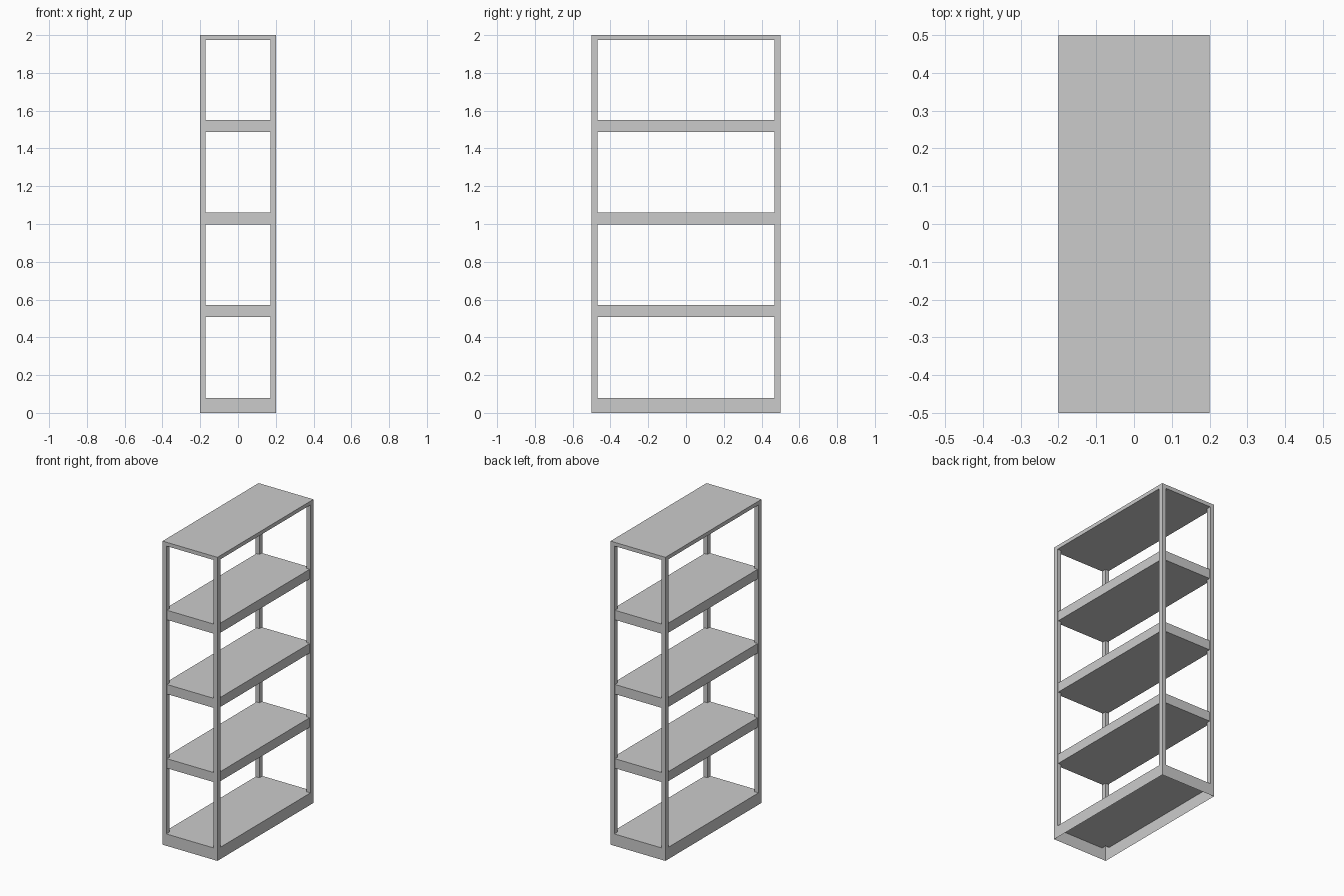
import bpy, bmesh

if "Cube" in bpy.data.objects:
    bpy.data.objects.remove(bpy.data.objects["Cube"])

X, Y, H = 0.2, 0.5, 2.0          # half width, half depth, height
PX, PY = 0.028, 0.031            # post section
BASE, TOP = 0.078, 1.975         # base deck height, underside of top
XS = [-X, -X + PX, X - PX, X]
YS = [-Y, -Y + PY, Y - PY, Y]


def finish(name, bm):
    bmesh.ops.remove_doubles(bm, verts=bm.verts, dist=1e-5)
    bmesh.ops.recalc_face_normals(bm, faces=bm.faces)
    me = bpy.data.meshes.new(name)
    bm.to_mesh(me)
    bm.free()
    ob = bpy.data.objects.new(name, me)
    bpy.context.collection.objects.link(ob)
    return ob


def quad(bm, pts):
    bm.faces.new([bm.verts.new(p) for p in pts])


def ring(bm, x0, x1, y0, y1, z0, z1):
    c = [(x0, y0), (x1, y0), (x1, y1), (x0, y1)]
    for i in range(4):
        a, b = c[i], c[(i + 1) % 4]
        quad(bm, [(*a, z0), (*b, z0), (*b, z1), (*a, z1)])


def deck(bm, z):
    # flat deck with the four post corners left open
    for i in range(3):
        for j in range(3):
            if i == 1 or j == 1:
                quad(bm, [(XS[i], YS[j], z), (XS[i + 1], YS[j], z),
                          (XS[i + 1], YS[j + 1], z), (XS[i], YS[j + 1], z)])


# frame: one hollow shell of base, posts and top, open underneath
bm = bmesh.new()
for i in (0, 2):
    for j in (0, 2):
        ring(bm, XS[i], XS[i + 1], YS[j], YS[j + 1], BASE, TOP)
deck(bm, BASE)
deck(bm, TOP)
for z0, z1 in ((0, BASE), (TOP, H)):
    for k in range(3):
        for s in (-1, 1):
            quad(bm, [(XS[k], s * Y, z0), (XS[k + 1], s * Y, z0),
                      (XS[k + 1], s * Y, z1), (XS[k], s * Y, z1)])
            quad(bm, [(s * X, YS[k], z0), (s * X, YS[k + 1], z0),
                      (s * X, YS[k + 1], z1), (s * X, YS[k], z1)])
for i in range(3):
    for j in range(3):
        quad(bm, [(XS[i], YS[j], H), (XS[i + 1], YS[j], H),
                  (XS[i + 1], YS[j + 1], H), (XS[i], YS[j + 1], H)])
finish("shelf_frame", bm)

# three shelf boards set just inside the outer faces
for n, z in enumerate((0.54, 1.029, 1.518)):
    bm = bmesh.new()
    bmesh.ops.create_cube(bm, size=1)
    for v in bm.verts:
        v.co.x *= 2 * (X - 0.006)
        v.co.y *= 2 * (Y - 0.006)
        v.co.z = v.co.z * 0.063 + z
    finish(f"shelf_board_{n + 1}", bm)
